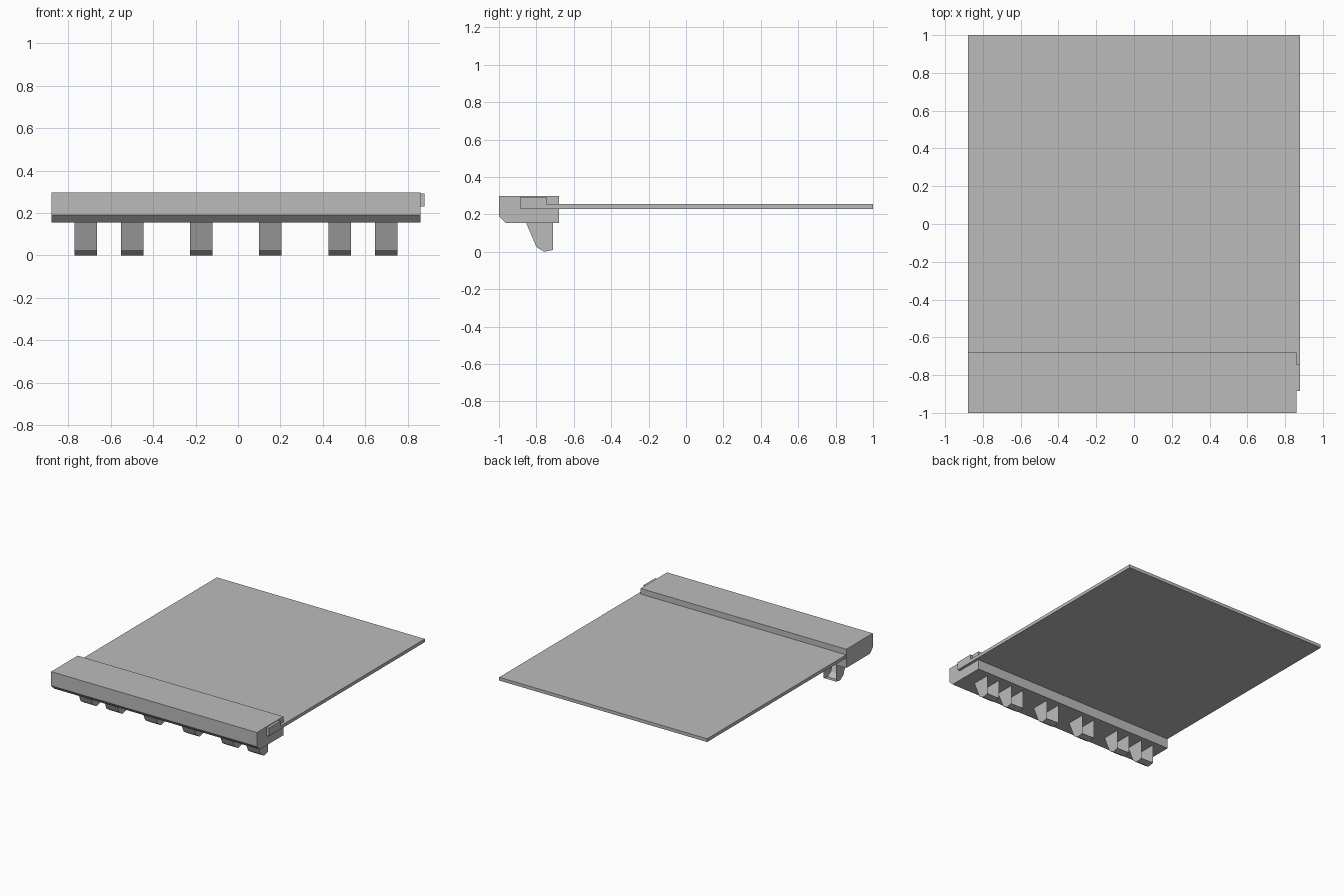
import bpy
import bmesh

cube = bpy.data.objects.get("Cube")
if cube:
    bpy.data.objects.remove(cube, do_unlink=True)

GREY = (0.5, 0.5, 0.5, 1.0)
grey = bpy.data.materials.new("plain grey")
grey.use_nodes = True
grey.diffuse_color = GREY
grey.node_tree.nodes["Principled BSDF"].inputs["Base Color"].default_value = GREY


def extrude_x(name, profile, x0, x1, open_edges=()):
    """Extrude a counter-clockwise (y, z) profile along x, leaving some edges open."""
    bm = bmesh.new()
    near = [bm.verts.new((x0, y, z)) for y, z in profile]
    far = [bm.verts.new((x1, y, z)) for y, z in profile]
    bm.faces.new(near[::-1])
    bm.faces.new(far)
    for i in range(len(profile)):
        j = (i + 1) % len(profile)
        if i not in open_edges:
            bm.faces.new((near[i], near[j], far[j], far[i]))
    mesh = bpy.data.meshes.new(name)
    bm.to_mesh(mesh)
    bm.free()
    mesh.materials.append(grey)
    obj = bpy.data.objects.new(name, mesh)
    bpy.context.collection.objects.link(obj)
    return obj


LEFT, RIGHT = 0.86, -0.88
MIDDLE = (LEFT + RIGHT) / 2

# Header bar with a chamfered lower front edge
extrude_x("header_bar",
          [(-1, 0.19), (-0.965, 0.155), (-0.68, 0.155), (-0.68, 0.298), (-1, 0.298)],
          RIGHT, LEFT)

# Thin panel whose raised tongue runs through the bar and pokes out at one end
extrude_x("panel",
          [(-0.885, 0.23), (1, 0.23), (1, 0.255), (-0.745, 0.255),
           (-0.745, 0.293), (-0.885, 0.293)],
          RIGHT + 0.001, 0.88)

# Hollow hooks below the bar, open at the back and where they meet the bar
hook = [(-0.855, 0.155), (-0.80, 0.026), (-0.76, 0), (-0.71, 0.01), (-0.71, 0.155)]
HALF = 0.053
for side, word in ((-1, "right"), (1, "left")):
    for place, offset in (("inner", 0.163), ("middle", 0.489), ("outer", 0.708)):
        x = MIDDLE + side * offset
        extrude_x(f"hook_{place}_{word}", hook, x - HALF, x + HALF, open_edges=(3, 4))
